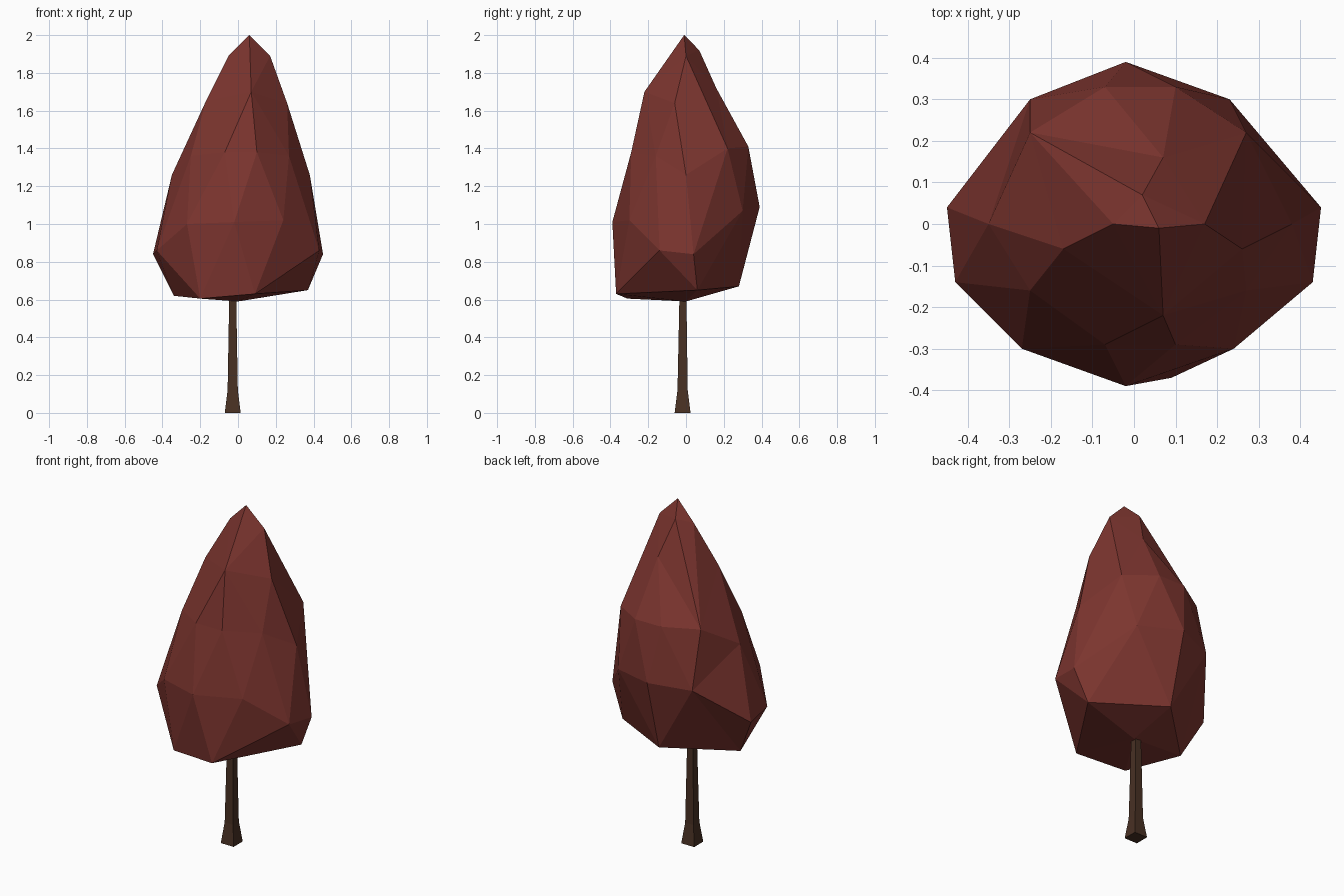
import bpy, bmesh
from mathutils import Vector

if "Cube" in bpy.data.objects:
    bpy.data.objects.remove(bpy.data.objects["Cube"])


def add_object(name, bm, color):
    bmesh.ops.recalc_face_normals(bm, faces=bm.faces)
    mesh = bpy.data.meshes.new(name)
    bm.to_mesh(mesh)
    bm.free()
    mat = bpy.data.materials.new(name + "_colour")
    mat.diffuse_color = color
    mat.use_nodes = True
    mat.node_tree.nodes["Principled BSDF"].inputs["Base Color"].default_value = mat.diffuse_color
    mesh.materials.append(mat)
    obj = bpy.data.objects.new(name, mesh)
    bpy.context.collection.objects.link(obj)
    return obj


# Crown: irregular corner points, from the tip down to the underside
crown = [
    (.06, -.01, 2.0),
    (.17, 0, 1.89), (-.05, 0, 1.89), (.02, .07, 1.92),
    (.07, -.22, 1.70), (.26, -.06, 1.64), (-.17, -.06, 1.65), (.07, .16, 1.72),
    (.10, -.29, 1.38), (.27, -.16, 1.36), (.38, 0, 1.26), (.27, .22, 1.40), (.10, .33, 1.41),
    (-.07, .33, 1.41), (-.25, .22, 1.40), (-.35, 0, 1.26), (-.25, -.16, 1.36), (-.07, -.29, 1.38),
    (-.02, -.39, 1.01), (.24, -.30, 1.02), (.43, -.14, .86), (.45, .04, .84), (.23, .30, 1.07),
    (-.02, .39, 1.09), (-.25, .30, 1.07), (-.45, .04, .84), (-.43, -.14, .86), (-.27, -.30, 1.00),
    (.09, -.37, .63), (.37, .06, .65), (-.02, .28, .67), (-.34, -.02, .62), (-.20, -.31, .605),
    (0, 0, .59),
]
# Skin the points as a hull on a sphere, then restore them so hollows survive
center = Vector((.01, 0, 1.15))
bm = bmesh.new()
home = {}
for p in crown:
    d = Vector(p) - center
    d.z *= .55
    v = bm.verts.new(d.normalized())
    home[v] = Vector(p)
bmesh.ops.convex_hull(bm, input=bm.verts[:])
for v in bm.verts:
    v.co = home[v]
add_object("crown", bm, (.20, .035, .028, 1))

# Trunk: square section with a flared foot
bm = bmesh.new()
rings = []
for x, y, z, r in [(-.028, -.018, 0, .042), (-.028, -.018, .12, .027), (-.028, -.016, .70, .017)]:
    rings.append([bm.verts.new((x + i * r, y + j * r, z))
                  for i, j in ((-1, -1), (1, -1), (1, 1), (-1, 1))])
for a, b in zip(rings, rings[1:]):
    for k in range(4):
        n = (k + 1) % 4
        bm.faces.new((a[k], a[n], b[n], b[k]))
bm.faces.new(rings[0])
bm.faces.new(rings[-1])
add_object("trunk", bm, (.065, .03, .017, 1))
